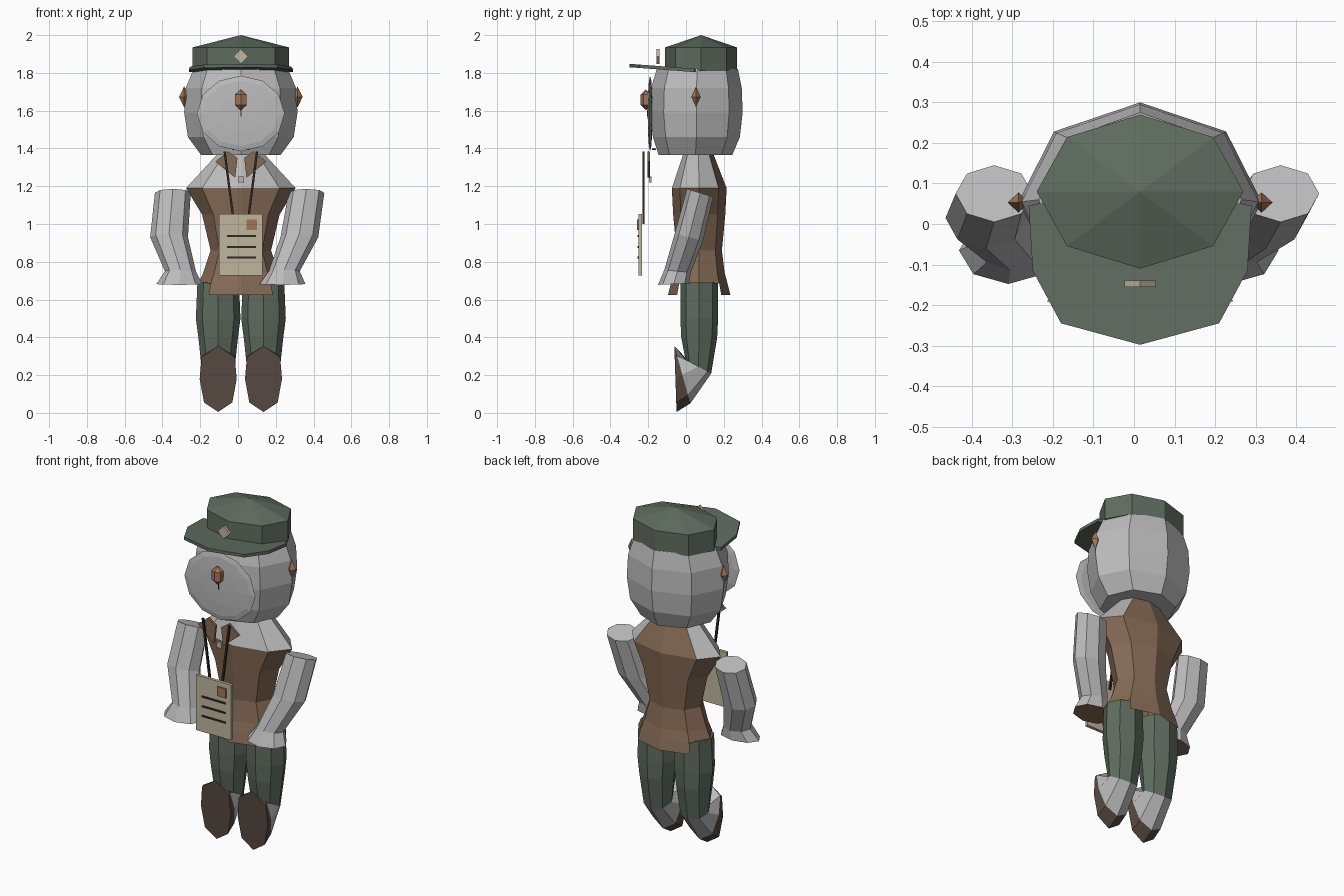
import bpy, bmesh, math
from mathutils import Matrix, Vector

if "Cube" in bpy.data.objects:
    bpy.data.objects.remove(bpy.data.objects["Cube"])

CX = 0.015  # symmetry plane of the figure


def mat(name, rgb):
    m = bpy.data.materials.new(name)
    m.diffuse_color = (*rgb, 1)
    m.use_nodes = True
    m.node_tree.nodes["Principled BSDF"].inputs["Base Color"].default_value = m.diffuse_color
    return m


GREY = mat("pale grey", (0.50, 0.50, 0.50))
GREEN = mat("uniform green", (0.115, 0.15, 0.115))
BROWN = mat("jacket brown", (0.235, 0.145, 0.09))
TAN = mat("nose tan", (0.36, 0.18, 0.10))
SOLE = mat("sole brown", (0.095, 0.068, 0.054))
BEIGE = mat("letter beige", (0.53, 0.47, 0.34))
DARK = mat("dark strap", (0.03, 0.022, 0.018))


def finish(name, bm, mats):
    bmesh.ops.recalc_face_normals(bm, faces=bm.faces)
    me = bpy.data.meshes.new(name)
    bm.to_mesh(me)
    bm.free()
    for m in mats:
        me.materials.append(m)
    ob = bpy.data.objects.new(name, me)
    bpy.context.collection.objects.link(ob)
    return ob


def ring(cx, cy, z, hx, hy, tilt=0.0, n=8):
    """Horizontal polygon; tilt raises it along +y."""
    pts = []
    for k in range(n):
        a = 2 * math.pi * k / n
        y = hy * math.sin(a)
        pts.append((cx + hx * math.cos(a), cy + y, z + tilt * y))
    return pts


def loft(name, rings, mats, rule=lambda band, k: 0, caps=(0, 0)):
    """Skin a list of rings; rule gives a material slot, or None for no face."""
    bm = bmesh.new()
    rows = [[bm.verts.new(p) for p in r] for r in rings]
    n = len(rows[0])
    for i in range(len(rows) - 1):
        for k in range(n):
            slot = rule(i, k)
            if slot is None:
                continue
            j = (k + 1) % n
            f = bm.faces.new((rows[i][k], rows[i][j], rows[i + 1][j], rows[i + 1][k]))
            f.material_index = slot
    for row, slot in zip((rows[0], rows[-1]), caps):
        if slot is not None:
            bm.faces.new(row).material_index = slot
    bmesh.ops.remove_doubles(bm, verts=bm.verts, dist=1e-4)
    return finish(name, bm, mats)


def box(name, c, size, m, rot=0.0):
    """Box with a turn about the y axis."""
    bm = bmesh.new()
    bmesh.ops.create_cube(bm, size=1)
    M = Matrix.Translation(c) @ Matrix.Rotation(rot, 4, 'Y') @ Matrix.Diagonal((*size, 1))
    bm.transform(M)
    return finish(name, bm, [m])


def ball(name, c, r, m, seg, rings, to_front=False):
    bm = bmesh.new()
    bmesh.ops.create_uvsphere(bm, u_segments=seg, v_segments=rings, radius=1)
    if to_front:
        bm.transform(Matrix.Rotation(math.pi / 2, 4, 'X'))
    bm.transform(Matrix.Translation(c) @ Matrix.Diagonal((*r, 1)))
    return finish(name, bm, [m])


def plate(name, pts, offset, m):
    """Flat polygon thickened by an offset vector."""
    top = [tuple(Vector(p) + Vector(offset)) for p in pts]
    return loft(name, [pts, top], [m])


# Head, muzzle disc, nose, mouth and ears
loft("head", [ring(CX, 0.05, 1.365, 0.21, 0.195), ring(CX, 0.055, 1.46, 0.28, 0.23),
              ring(CX, 0.055, 1.59, 0.30, 0.245), ring(CX, 0.055, 1.72, 0.292, 0.24),
              ring(CX, 0.06, 1.82, 0.25, 0.215)], [GREY])
ball("muzzle", (CX, -0.19, 1.585), (0.232, 0.013, 0.2), GREY, 12, 6, True)
ball("nose", (CX, -0.212, 1.657), (0.04, 0.032, 0.055), TAN, 6, 3)
box("lip_line", (CX, -0.2, 1.587), (0.006, 0.012, 0.035), DARK)
box("mouth", (CX, -0.17, 1.396), (0.09, 0.02, 0.01), DARK)
for s, side in ((-1, "left"), (1, "right")):
    ball("ear_" + side, (CX + s * 0.3, 0.053, 1.673), (0.027, 0.025, 0.056), TAN, 4, 2)

# Cap: faceted crown, sloping visor and badge
crown = loft("cap_crown", [ring(CX, 0.08, 1.81, 0.255, 0.19), ring(CX, 0.08, 1.935, 0.255, 0.19),
                           ring(CX, 0.08, 2.0, 0, 0)], [GREEN], caps=(0, None))
half = [(0.2, 0.062), (0.275, 0.045), (0.265, -0.115), (0.195, -0.245)]
outline = ([(CX + x, y) for x, y in half] + [(CX, -0.298)]
           + [(CX - x, y) for x, y in reversed(half)])
plate("cap_visor", [(x, y, 1.803 - 0.075 * (y - 0.06)) for x, y in outline], (0, 0, 0.018), GREEN)
box("cap_badge", (CX, -0.148, 1.887), (0.055, 0.016, 0.055), BEIGE, math.radians(45))


# Torso: pale shoulders in front, jacket behind and below, hem open at the sides
def torso_rule(band, k):
    if band == 0 and k in (0, 3, 4, 5, 6, 7):
        return 1
    if band == 5 and k in (0, 3, 4, 7):
        return None
    return 0


loft("jacket", [ring(CX, 0.065, 1.375, 0.12, 0.078), ring(CX, 0.07, 1.19, 0.29, 0.145),
                ring(CX, 0.07, 1.05, 0.205, 0.138), ring(CX, 0.07, 0.86, 0.16, 0.12),
                ring(CX, 0.07, 0.74, 0.20, 0.135), ring(CX, 0.07, 0.685, 0.225, 0.15),
                ring(CX, 0.07, 0.625, 0.24, 0.165)], [BROWN, GREY], torso_rule, (1, None))

# Arms with flared cuffs and brown ends
arm_x = {"left": (-0.345, -0.365, -0.305, -0.31), "right": (0.362, 0.325, 0.245, 0.235)}
for side, xs in arm_x.items():
    loft("arm_" + side, [ring(xs[0], 0.075, 1.165, 0.095, 0.07, -0.3),
                         ring(xs[1], 0.015, 0.93, 0.1, 0.075, -0.25),
                         ring(xs[2], -0.045, 0.75, 0.082, 0.07, -0.1),
                         ring(xs[3], -0.065, 0.682, 0.122, 0.083, 0.05)],
         [GREY, BROWN], caps=(0, 1))

# Legs, feet and wedge soles
for s, side in ((-1, "left"), (1, "right")):
    x = CX + s * 0.12
    ankle = ring(x, 0.065, 0.245, 0.088, 0.068, -0.55)
    loft("leg_" + side, [ring(x, 0.07, 0.69, 0.11, 0.1), ring(x, 0.07, 0.5, 0.118, 0.1),
                         ring(x, 0.07, 0.40, 0.105, 0.095), ankle], [GREEN])
    # profile of the sole: half width, height on the front face
    edge = [(0, 0.355), (0.088, 0.295), (0.098, 0.18), (0.075, 0.055), (0, 0.005),
            (-0.075, 0.055), (-0.098, 0.18), (-0.088, 0.295)]
    order = [2, 3, 4, 5, 6, 7, 0, 1]
    front, back = [], []
    for i in order:
        w, h = edge[i]
        t = (0.355 - h) / 0.35
        front.append((x + w, -0.062 + 0.012 * t, h))
        back.append((x + w * 0.97, -0.062 + 0.085 * t, 0.355 - 0.305 * t))
    # start both rings at the +x side and run the heel towards the back of the ankle
    loft("foot_" + side, [ankle, [back[k] for k in (0, 1, 2, 3, 4, 5, 6, 7)], front],
         [GREY, SOLE], lambda band, k: band, (0, 1))

# Collar flaps, button and straps
for s, side in ((-1, "left"), (1, "right")):
    flap = [(0.068, 1.385), (0.135, 1.33), (0.03, 1.245), (0.018, 1.35)]
    plate("collar_" + side, [(CX + s * u, -0.205, v) for u, v in flap], (0, 0.014, 0), BROWN)
    strap = [(0.092, 1.385), (0.08, 1.385), (0.03, 1.0), (0.042, 1.0)]
    plate("strap_" + side, [(CX + s * u, -0.23, v) for u, v in strap], (0, 0.01, 0), DARK)
box("button", (CX, -0.19, 1.236), (0.032, 0.014, 0.032), BEIGE)

# Letter with stamp and ruled lines
box("letter", (CX, -0.242, 0.89), (0.23, 0.018, 0.325), BEIGE)
box("stamp", (0.072, -0.254, 0.997), (0.055, 0.009, 0.055), TAN)
for i in range(3):
    box("letter_line_%d" % (i + 1), (0.018, -0.253, 0.936 - 0.057 * i), (0.155, 0.006, 0.01), DARK)
